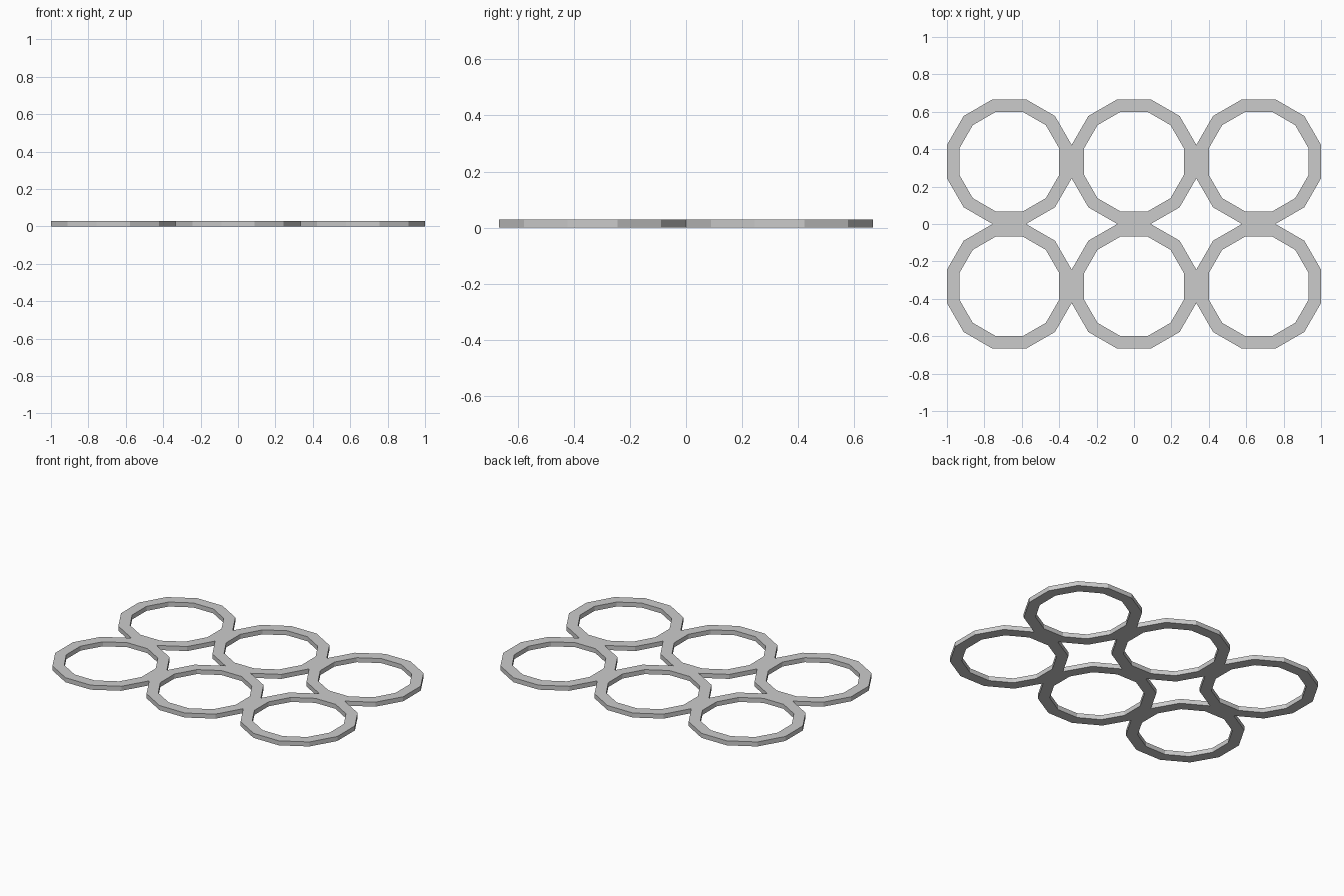
import bpy, bmesh
from math import cos, sin, pi

if "Cube" in bpy.data.objects:
    bpy.data.objects.remove(bpy.data.objects["Cube"])

SIDES = 12
PITCH = 2 / 3                              # spacing between ring centres
R_OUT = (PITCH / 2) / cos(pi / SIDES)      # flats of neighbouring rings touch
R_IN = R_OUT * 0.8
HEIGHT = 0.029


def flat_ring(bm, cx, cy):
    """Flat 12-sided ring of quads with flats facing the x and y axes."""
    loops = []
    for r in (R_IN, R_OUT):
        angles = [(i + 0.5) * 2 * pi / SIDES for i in range(SIDES)]
        loops.append([bm.verts.new((cx + r * cos(a), cy + r * sin(a), 0)) for a in angles])
    inner, outer = loops
    for i in range(SIDES):
        j = (i + 1) % SIDES
        bm.faces.new((inner[i], outer[i], outer[j], inner[j]))


# Two rows of three rings, welded where their flats meet
bm = bmesh.new()
for row in (-0.5, 0.5):
    for col in (-1, 0, 1):
        flat_ring(bm, col * PITCH, row * PITCH)
bmesh.ops.remove_doubles(bm, verts=bm.verts, dist=0.001)

mesh = bpy.data.meshes.new("ring_holder")
bm.to_mesh(mesh)
bm.free()
holder = bpy.data.objects.new("ring_holder", mesh)
bpy.context.collection.objects.link(holder)

# Thickness grows upward from z = 0
solid = holder.modifiers.new("thickness", "SOLIDIFY")
solid.thickness = HEIGHT
solid.offset = 1
